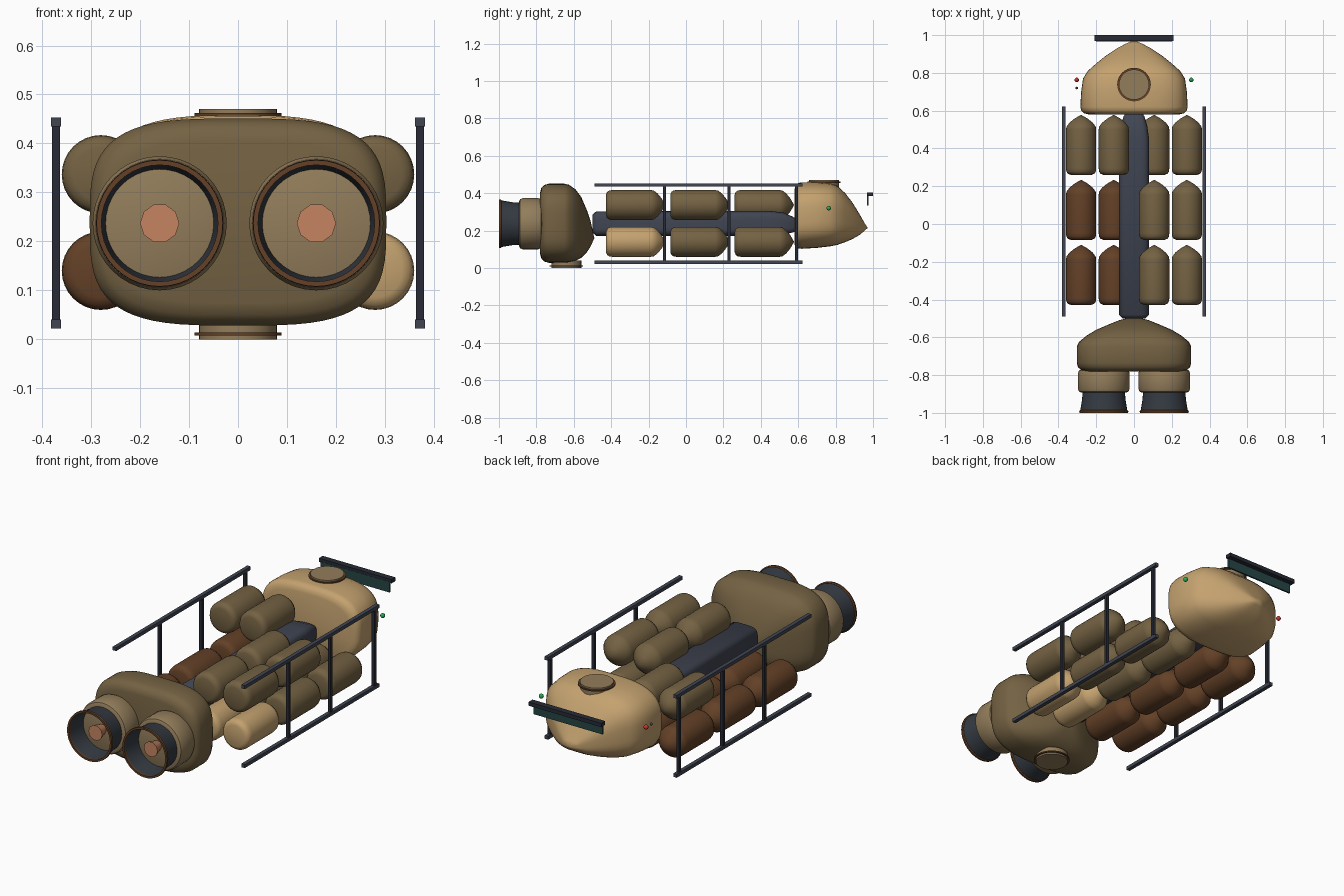
import bpy, bmesh, math
from mathutils import Matrix, Vector

if "Cube" in bpy.data.objects:
    bpy.data.objects.remove(bpy.data.objects["Cube"])


def mat(name, c):
    m = bpy.data.materials.new(name)
    m.diffuse_color = (*c, 1)
    m.use_nodes = True
    m.node_tree.nodes["Principled BSDF"].inputs["Base Color"].default_value = m.diffuse_color
    return m


TAN = mat("light_tan", (0.55, 0.36, 0.16))
MID = mat("mid_tan", (0.29, 0.205, 0.105))
OLIVE = mat("olive_tan", (0.175, 0.122, 0.056))
RUST = mat("rust", (0.125, 0.052, 0.02))
STEEL = mat("steel", (0.052, 0.06, 0.085))
DARK = mat("dark", (0.02, 0.024, 0.035))
NOZZLE = mat("nozzle", (0.035, 0.043, 0.055))
COPPER = mat("copper", (0.56, 0.23, 0.12))
TEAL = mat("teal", (0.02, 0.06, 0.06))
RED = mat("red", (0.6, 0.03, 0.02))
GREEN = mat("green", (0.02, 0.4, 0.09))


def finish(name, bm, m, angle=35):
    bmesh.ops.remove_doubles(bm, verts=bm.verts, dist=1e-5)
    bmesh.ops.recalc_face_normals(bm, faces=bm.faces)
    me = bpy.data.meshes.new(name)
    bm.to_mesh(me)
    bm.free()
    ob = bpy.data.objects.new(name, me)
    bpy.context.collection.objects.link(ob)
    me.materials.append(m)
    bpy.ops.object.select_all(action='DESELECT')
    ob.select_set(True)
    bpy.context.view_layer.objects.active = ob
    bpy.ops.object.shade_smooth_by_angle(angle=math.radians(angle))
    return ob


def loft(name, stations, m, n=2.0, seg=32, loc=(0, 0, 0), axis='Y', caps=True, angle=35):
    """Superellipse rings; station = (along, half width, centre, half height)."""
    bm = bmesh.new()
    rot = Matrix.Rotation(math.pi / 2, 3, 'X') if axis == 'Z' else Matrix.Identity(3)
    rings = []
    for t, hw, c, hh in stations:
        ring = []
        for i in range(seg):
            a = 2 * math.pi * i / seg
            ca, sa = math.cos(a), math.sin(a)
            p = Vector((math.copysign(abs(ca) ** (2 / n), ca) * hw, t,
                        c + math.copysign(abs(sa) ** (2 / n), sa) * hh))
            ring.append(bm.verts.new(rot @ p + Vector(loc)))
        rings.append(ring)
    for a, b in zip(rings, rings[1:]):
        for i in range(seg):
            j = (i + 1) % seg
            bm.faces.new((a[i], a[j], b[j], b[i]))
    if caps:
        for st, r in ((stations[0], rings[0]), (stations[-1], rings[-1])):
            if st[1] > 0:
                bm.faces.new(r)
    return finish(name, bm, m, angle)


def lathe(name, prof, m, **kw):
    return loft(name, [(t, r, 0, r) for r, t in prof], m, **kw)


def box(name, lo, hi, m):
    bm = bmesh.new()
    lo, hi = Vector(lo), Vector(hi)
    bmesh.ops.create_cube(bm, size=1, matrix=Matrix.Translation((lo + hi) / 2)
                          @ Matrix.Diagonal((*(hi - lo), 1)))
    return finish(name, bm, m)


def ball(name, loc, r, m):
    bm = bmesh.new()
    bmesh.ops.create_uvsphere(bm, u_segments=12, v_segments=8, radius=r,
                              matrix=Matrix.Translation(loc))
    return finish(name, bm, m, 60)


def hull(name, rows, m, n):
    # rows: y, half width, z low, z high
    return loft(name, [(y, w, (a + b) / 2, (b - a) / 2) for y, w, a, b in rows],
                m, n=n, seg=64, angle=50)


# Engine block and nose hull
hull("engine_block", [
    (-.78, .255, .075, .405), (-.773, .28, .05, .43), (-.757, .297, .035, .444),
    (-.735, .303, .028, .451), (-.65, .303, .028, .451), (-.625, .292, .031, .445),
    (-.59, .25, .04, .42), (-.56, .2, .055, .38), (-.53, .13, .085, .31),
    (-.51, .08, .115, .25), (-.49, 0, .16, .16)], OLIVE, 3.4)
hull("nose_hull", [
    (.58, .24, .125, .42), (.586, .264, .112, .44), (.6, .279, .105, .455),
    (.62, .284, .103, .458), (.7, .28, .108, .458), (.77, .27, .116, .453),
    (.81, .245, .124, .438), (.85, .2, .138, .402), (.89, .15, .155, .35),
    (.93, .09, .178, .285), (.955, .043, .2, .24), (.972, 0, .215, .215)], TAN, 3.0)

# Central spine
hull("spine", [
    (-.5, .06, .19, .285), (-.48, .08, .172, .303), (.45, .08, .172, .305),
    (.52, .07, .178, .297), (.57, .055, .19, .275), (.6, .035, .2, .255)], STEEL, 4)

# Docking hatches, above the nose and below the engine block
for name, y, z, s in (("top_hatch", .738, .47, 1), ("bottom_hatch", -.64, 0, -1)):
    def prof(pts):
        # rotated axis runs up with the profile distance
        return [(r, s * t) for r, t in pts]
    lathe(name, prof([(.08, -.04), (.08, 0)]), MID, loc=(0, y, z), axis='Z')
    lathe(name + "_rim", prof([(.083, -.014), (.089, -.014), (.089, -.008), (.08, -.008)]),
          RUST, loc=(0, y, z), axis='Z')

# Engines
for side, x in (("left", -.16), ("right", .16)):
    at = (x, 0, .237)
    lathe(side + "_engine_collar", [(.12, -.892), (.131, -.887), (.137, -.872), (.137, -.79),
          (.131, -.775), (.12, -.77)], MID, loc=at, seg=40)
    lathe(side + "_nozzle", [(.112, -.888), (.115, -.93), (.125, -.99), (.121, -.99),
          (.115, -.94), (.11, -.888)], NOZZLE, loc=at, seg=40, caps=False)
    lathe(side + "_nozzle_rim", [(.119, -.988), (.119, -1), (.129, -1), (.13, -.99),
          (.125, -.986), (.119, -.988)], RUST, loc=at, seg=40, caps=False)
    lathe(side + "_injector", [(.04, -.95), (.022, -.888)], COPPER, loc=at, seg=10)

# Cargo pods: full lower layer, partly filled upper layer
POD = [(.055, 0), (.07, .006), (.078, .018), (.08, .035), (.08, .24), (.077, .256),
       (.062, .276), (.035, .298), (0, .318)]
for row, y in enumerate((-.428, -.084, .26)):
    for x in (-.28, -.107, .107, .28):
        lower = RUST if x < 0 else (TAN if row == 0 else OLIVE)
        lathe("lower_cargo_pod", POD, lower, loc=(x, y, .14))
        if (x > 0) == (row < 2):
            lathe("upper_cargo_pod", POD, OLIVE, loc=(x, y, .337))

# Side rails with posts
for x in (-.372, .372):
    for z in (.031, .444):
        box("side_rail", (x - .01, -.49, z - .009), (x + .01, .622, z + .009), STEEL)
    for y in (-.115, .23, .592):
        box("rail_post", (x - .008, y - .008, .03), (x + .008, y + .008, .445), DARK)

# Visor ahead of the nose
box("visor_brow", (-.21, .968, .385), (.21, 1, .405), DARK)
box("visor_pane", (-.2, .967, .335), (.2, .976, .39), TEAL)

# Navigation lights
ball("port_light", (-.303, .763, .32), .012, RED)
ball("starboard_light", (.303, .763, .32), .012, GREEN)
ball("marker_light", (-.303, .72, .32), .007, STEEL)
